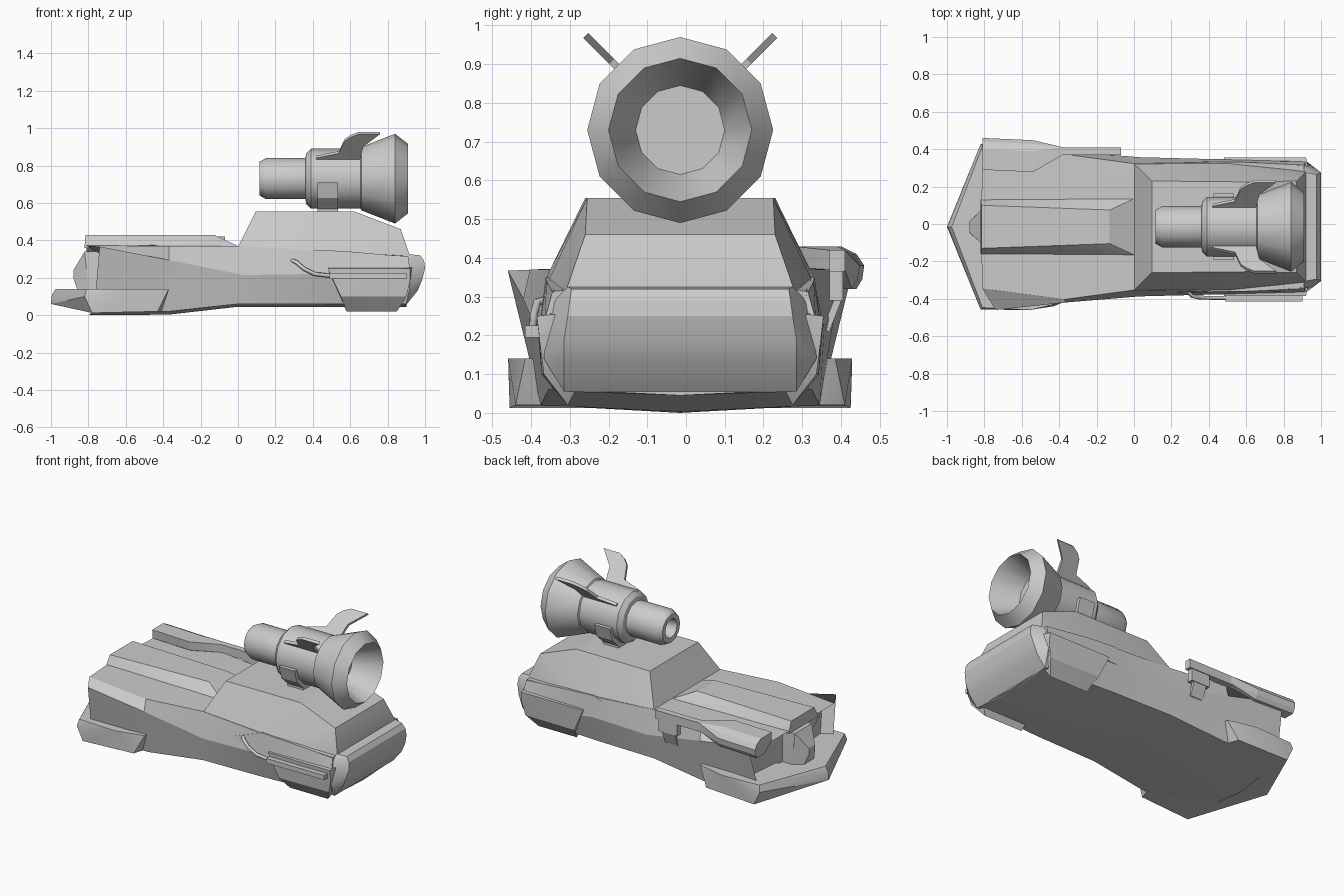
import bpy, bmesh, math
from mathutils import Vector

if "Cube" in bpy.data.objects:
    bpy.data.objects.remove(bpy.data.objects["Cube"])

Y0 = -0.015  # centre plane of the symmetric parts

grey = bpy.data.materials.new("plain_grey")
grey.diffuse_color = (0.6, 0.6, 0.6, 1)
grey.use_nodes = True
grey.node_tree.nodes["Principled BSDF"].inputs["Base Color"].default_value = grey.diffuse_color


def finish(bm, name, angle=20):
    bmesh.ops.recalc_face_normals(bm, faces=bm.faces)
    mesh = bpy.data.meshes.new(name)
    bm.to_mesh(mesh)
    bm.free()
    mesh.materials.append(grey)
    ob = bpy.data.objects.new(name, mesh)
    bpy.context.collection.objects.link(ob)
    ob.location.y = Y0
    bpy.ops.object.select_all(action='DESELECT')
    ob.select_set(True)
    bpy.context.view_layer.objects.active = ob
    bpy.ops.object.shade_smooth_by_angle(angle=math.radians(angle))
    return ob


def hull(name, pts, mirror=False, side=1):
    """Convex solid around points; optionally mirrored in y."""
    bm = bmesh.new()
    allp = [(x, y * side, z) for x, y, z in pts]
    if mirror:
        allp += [(x, -y, z) for x, y, z in pts if y]
    for p in allp:
        bm.verts.new(p)
    res = bmesh.ops.convex_hull(bm, input=bm.verts)
    junk = set(res["geom_interior"] + res["geom_unused"])
    bmesh.ops.delete(bm, geom=[v for v in junk if isinstance(v, bmesh.types.BMVert)], context='VERTS')
    bmesh.ops.dissolve_limit(bm, angle_limit=0.02, verts=bm.verts, edges=bm.edges)
    return finish(bm, name)


def box(name, x, y, z, side=1):
    return hull(name, [(a, b, c) for a in x for b in y for c in z], side=side)


def bridge(bm, rings):
    n = len(rings[0])
    for a, b in zip(rings, rings[1:]):
        for i in range(n):
            j = (i + 1) % n
            bm.faces.new((a[i], a[j], b[j], b[i]))


# Main body: half sections from keel to top centre, mirrored into rings
sections = [
    [(-.80, 0, 0), (-.77, .36, .02), (-.74, .445, .367), (-.81, .33, .372), (-.82, 0, .38)],
    [(-.37, 0, .003), (-.37, .36, .02), (-.37, .405, .295), (-.37, .388, .37), (-.37, 0, .375)],
    [(0, 0, .045), (0, .34, .06), (.03, .372, .215), (0, .338, .37), (0, 0, .37)],
    [(.42, 0, .045), (.42, .33, .06), (.42, .362, .22), (.42, .345, .345), (.42, 0, .36)],
    [(.90, 0, .045), (.90, .30, .06), (.92, .35, .14), (.91, .325, .315), (.91, 0, .32)],
]
bm = bmesh.new()
rings = []
for s in sections:
    ring = s + [(x, -y, z) for x, y, z in s[-2:0:-1]]
    rings.append([bm.verts.new(p) for p in ring])
bridge(bm, rings)
bm.faces.new(rings[-1])
front = bm.faces.new(list(reversed(rings[0])))
# recessed grille opening
bm.normal_update()
bmesh.ops.inset_region(bm, faces=[front], thickness=.045)
bmesh.ops.translate(bm, verts=front.verts, vec=(.07, 0, 0))
finish(bm, "main_body", 12)

# Raised hood panel and grille nose
hull("hood_bulge", [(-.82, .145, .36), (0, .15, .36), (0, .15, .37), (-.82, .145, .375),
                    (-.815, .115, .43), (-.13, .09, .43)], True)
hull("grille_nose", [(-.82, .085, .34), (-.80, .09, .14), (-.88, .03, .24), (-.88, .03, .20),
                     (-.86, .05, .14), (-.70, .09, .34), (-.70, .09, .14)], True)

# Cabin
hull("cabin", [(0, .338, .365), (.095, .245, .555), (.62, .24, .555), (.87, .245, .46),
               (.92, .295, .315), (.5, .343, .335), (0, .335, .30), (.92, .30, .25)], True)

# Front wrap-around bumper and rear bumper
hull("front_bumper", [(-1, 0, .06), (-.995, 0, .11), (-.975, 0, .14), (-.81, .432, .14),
                      (-.82, .443, .10), (-.78, .44, .012), (-.43, .425, .02),
                      (-.37, .40, .14), (-.41, .36, .02), (-.55, .444, .14)], True)
hull("rear_bumper", [(.88, 0, .045), (.90, .30, .055), (.96, .30, .13), (.92, .352, .14),
                     (.985, .30, .19), (1, .29, .25), (.995, .285, .29), (.975, .28, .32),
                     (.92, .29, .325), (.88, .34, .28)], True)

# Rear wheel skirts and arch flares on both sides
for side, tag in ((-1, "near"), (1, "far")):
    hull("wheel_skirt_" + tag, [(.48, .37, .25), (.49, .33, .255), (.92, .37, .25), (.93, .32, .255),
                                (.92, .362, .18), (.55, .358, .10), (.90, .352, .10), (.58, .29, .02),
                                (.85, .29, .02), (.55, .25, .10), (.9, .25, .10)], side=side)
    hull("arch_flare_" + tag, [(.05, .36, .215), (.30, .352, .30), (.42, .347, .35), (.60, .345, .34),
                               (.91, .33, .312), (.92, .35, .24), (.50, .362, .23), (.42, .28, .35),
                               (.9, .28, .312), (.3, .3, .23)], side=side)

# Rail and bent pipe on the near skirt
box("skirt_rail", (.49, .90), (.365, .40), (.195, .225), -1)
curve = bpy.data.curves.new("side_pipe", 'CURVE')
curve.dimensions = '3D'
curve.bevel_depth = .011
curve.bevel_resolution = 1
curve.use_fill_caps = True
path = [(.28, -.335, .295), (.31, -.37, .285), (.35, -.378, .25), (.41, -.38, .22), (.50, -.38, .21)]
spline = curve.splines.new('POLY')
spline.points.add(len(path) - 1)
for p, co in zip(spline.points, path):
    p.co = (*co, 1)
curve.materials.append(grey)
pipe = bpy.data.objects.new("side_pipe", curve)
pipe.location.y = Y0
bpy.context.collection.objects.link(pipe)

# Fender pod on the far side: faceted head tapering into a thin arm
profile = [(.305, .43), (.415, .43), (.455, .41), (.475, .38), (.47, .345), (.455, .32),
           (.385, .32), (.31, .375)]
hull("fender_pod", [(x, y - dy, z) for x, dy in ((-.81, 0), (-.54, .012)) for y, z in profile])
hull("fender_pod_taper", [(-.54, y - .012, z) for y, z in profile] +
     [(-.38, y, z) for y in (.385, .425) for z in (.37, .42)])
box("fender_pod_arm", (-.39, -.07), (.385, .425), (.365, .42))
box("pod_bracket", (-.22, -.09), (.385, .42), (.29, .38))
hull("pod_bracket_foot", [(x, y, z) for x in (-.20, -.11) for y, z in
                          ((.40, .30), (.42, .30), (.365, .21), (.385, .21))])

# Roof cannon, turned about the x axis
GZ, N = .73, 12
turned = [(.20, .045), (.115, .06), (.115, .09), (.15, .11), (.36, .11), (.365, .135), (.39, .16),
          (.655, .16), (.66, .17), (.84, .24), (.91, .185), (.74, .115)]
bm = bmesh.new()
rings = [[bm.verts.new((x, r * math.sin(2 * math.pi * i / N), GZ + r * math.cos(2 * math.pi * i / N)))
          for i in range(N)] for x, r in turned]
bridge(bm, rings)
bm.faces.new(rings[0])
bm.faces.new(rings[-1])
finish(bm, "cannon", 31)

# Cannon fins at 45 degrees
fin = [(.42, .14), (.42, .165), (.54, .20), (.57, .29), (.60, .32), (.645, .345), (.76, .345),
       (.67, .25), (.65, .14)]
for side, tag in ((-1, "near"), (1, "far")):
    bm = bmesh.new()
    d = Vector((0, side, 1)).normalized()
    t = Vector((0, 1, -side)).normalized() * .009
    rings = [[bm.verts.new(Vector((x, 0, GZ)) + d * r + t * s) for x, r in fin] for s in (-1, 1)]
    bridge(bm, rings)
    for r in rings:
        bm.faces.new(r)
    finish(bm, "cannon_fin_" + tag)

# Cradle under the cannon
bm = bmesh.new()
arc = [math.radians(a) for a in range(-90, 91, 30)]
loop = [(.178 * math.sin(a), GZ - .02 - .165 * math.cos(a)) for a in arc]
loop += [(.15 * math.sin(a), GZ - .02 - .14 * math.cos(a)) for a in reversed(arc)]
rings = [[bm.verts.new((x, y, z)) for y, z in loop] for x in (.425, .535)]
bridge(bm, rings)
for r in rings:
    bm.faces.new(r)
finish(bm, "cannon_cradle")
box("cannon_pedestal", (.425, .535), (-.09, .09), (.54, .60))
